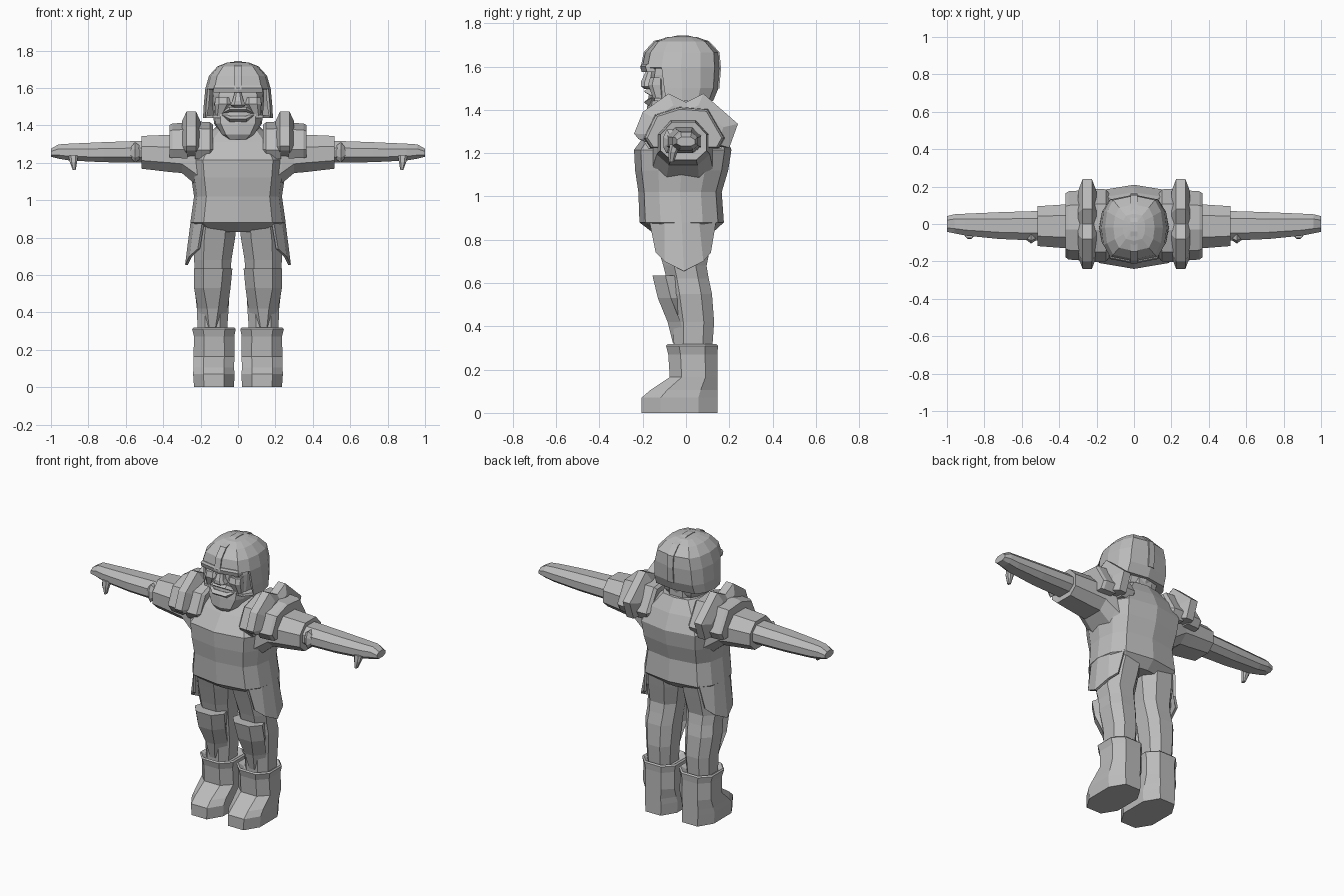
import bpy, bmesh
from mathutils import Vector

cube = bpy.data.objects.get("Cube")
if cube:
    bpy.data.objects.remove(cube)

grey = bpy.data.materials.new("plain grey")
grey.use_nodes = True
COLOUR = (0.5, 0.5, 0.5, 1)
grey.diffuse_color = COLOUR
grey.node_tree.nodes["Principled BSDF"].inputs["Base Color"].default_value = COLOUR

# Cross-section patterns in -1..1
OCT = [(-.5, -1), (.5, -1), (1, -.5), (1, .5), (.5, 1), (-.5, 1), (-1, .5), (-1, -.5)]
BODY = [(0, -1), (.72, -.86), (.93, -.5), (1, 0), (.93, .5), (.72, .86),
        (0, 1), (-.72, .86), (-.93, .5), (-1, 0), (-.93, -.5), (-.72, -.86)]
ARM = [(-1, -.5), (-.55, -1), (.55, -1), (1, -.5), (1, .35), (.5, 1), (-.5, 1), (-1, .35)]


def finish(name, bm, mirror=False, thick=0):
    bmesh.ops.recalc_face_normals(bm, faces=bm.faces)
    me = bpy.data.meshes.new(name)
    bm.to_mesh(me)
    bm.free()
    me.materials.append(grey)
    ob = bpy.data.objects.new(name, me)
    bpy.context.collection.objects.link(ob)
    if thick:
        mod = ob.modifiers.new("thickness", "SOLIDIFY")
        mod.thickness = thick
    if mirror:
        mod = ob.modifiers.new("mirror", "MIRROR")
        mod.use_mirror_merge = False
    return ob


def loft(name, rings, mirror=False, caps=True, thick=0, drop=None):
    """Skin a list of point rings; drop removes faces by their centre."""
    bm = bmesh.new()
    vs = [[bm.verts.new(p) for p in ring] for ring in rings]
    n = len(rings[0])
    for a, b in zip(vs, vs[1:]):
        for i in range(n):
            j = (i + 1) % n
            bm.faces.new((a[i], a[j], b[j], b[i]))
    if caps:
        bm.faces.new(vs[0])
        bm.faces.new(vs[-1])
    if drop:
        bad = [f for f in bm.faces if drop(f.calc_center_median())]
        bmesh.ops.delete(bm, geom=bad, context="FACES")
    return finish(name, bm, mirror, thick)


def ring_z(pat, z, x0, x1, y0, y1):
    return [((x0 + x1) / 2 + u * (x1 - x0) / 2, (y0 + y1) / 2 + v * (y1 - y0) / 2, z) for u, v in pat]


def ring_x(pat, x, y0, y1, z0, z1):
    return [(x, (y0 + y1) / 2 + u * (y1 - y0) / 2, (z0 + z1) / 2 + v * (z1 - z0) / 2) for u, v in pat]


def plate(name, profile, xs, scales, centre):
    """Mirrored armour slab: a y-z profile swept along x with a scale per step."""
    cy, cz = centre
    loft(name, [[(x, cy + (y - cy) * s, cz + (z - cz) * s) for y, z in profile]
                for x, s in zip(xs, scales)], mirror=True)


def strip(name, pts, half, depth, centre):
    """Raised band in the middle plane following pts, pushed out from centre."""
    c = Vector(centre)
    rings = []
    for y, z in pts:
        p = Vector((0, y, z))
        out = p + (p - c).normalized() * depth
        rings.append([(-half, p.y, p.z), (half, p.y, p.z), (half, out.y, out.z), (-half, out.y, out.z)])
    loft(name, rings)


# Torso, with the waist edge at the hem
loft("torso", [ring_z(BODY, z, -w, w, f, b) for z, w, f, b in [
    (.83, .20, -.15, .12), (.88, .255, -.215, .175), (1.02, .235, -.22, .165),
    (1.12, .25, -.235, .195), (1.215, .26, -.24, .21), (1.31, .20, -.17, .17),
    (1.39, .12, -.10, .12)]])

# Pointed side flaps of the tunic
bm = bmesh.new()
top = [(.19, -.17, .89), (.235, -.10, .89), (.253, -.02, .89), (.235, .06, .89), (.19, .14, .89)]
low = [(.215, -.14, .74), (.26, -.10, .70), (.283, -.01, .655), (.26, .08, .70), (.215, .115, .74)]
vt, vl = [[bm.verts.new(p) for p in row] for row in (top, low)]
for i in range(4):
    bm.faces.new((vt[i], vt[i + 1], vl[i + 1], vl[i]))
finish("tunic_flap", bm, True, .015)

# Legs, knee guards and boots
loft("leg", [ring_z(OCT, z, a, b, f, k) for z, a, b, f, k in [
    (.90, .01, .22, -.17, .14), (.80, .015, .235, -.14, .12), (.68, .035, .235, -.105, .095),
    (.62, .04, .23, -.09, .105), (.55, .045, .235, -.08, .12), (.42, .05, .22, -.06, .13),
    (.28, .06, .215, -.055, .12)]], mirror=True)
loft("knee_guard", [[(a, f + .06, z), (a + .05, f, z), (b - .05, f, z), (b, f + .06, z),
                     (b - .02, -.03, z), (a + .02, -.03, z)] for z, a, b, f in [
    (.635, .03, .235, -.155), (.53, .04, .235, -.13), (.42, .055, .215, -.085), (.32, .07, .205, -.06)]],
    mirror=True)
loft("boot", [ring_z(OCT, z, a, b, f, k) for z, a, b, f, k in [
    (0, .022, .235, -.205, .145), (.07, .018, .24, -.205, .145), (.105, .022, .238, -.165, .145),
    (.165, .018, .238, -.075, .145), (.27, .02, .235, -.082, .145), (.31, .012, .245, -.092, .148),
    (.318, .02, .238, -.085, .14), (.30, .05, .21, -.06, .115)]], mirror=True)

# Arms with sleeve cuffs, tapered hands and thumbs
loft("upper_arm", [ring_x(ARM, x, f, b, lo, hi) for x, f, b, lo, hi in [
    (.16, -.16, .13, 1.02, 1.30), (.235, -.15, .12, 1.09, 1.32), (.30, -.135, .11, 1.145, 1.34),
    (.36, -.13, .105, 1.15, 1.35), (.515, -.118, .095, 1.168, 1.343), (.512, -.09, .07, 1.20, 1.315)]],
    mirror=True)
loft("forearm_and_hand", [ring_x(ARM, x, f, b, lo, hi) for x, f, b, lo, hi in [
    (.49, -.09, .07, 1.20, 1.318), (.72, -.08, .063, 1.203, 1.31), (.90, -.062, .055, 1.212, 1.302),
    (.96, -.05, .052, 1.222, 1.298), (1.0, -.042, .042, 1.232, 1.275)]], mirror=True)
loft("thumb", [ring_z(OCT, z, a, b, f, k) for z, a, b, f, k in [
    (1.24, .855, .905, -.075, -.02), (1.205, .86, .90, -.08, -.04), (1.16, .868, .883, -.08, -.055)]],
    mirror=True)
loft("sleeve_knot", [ring_x(ARM, x, f, -.04, 1.255 - h, 1.255 + h) for x, f, h in [
    (.505, -.075, .02), (.55, -.105, .055), (.59, -.075, .01)]], mirror=True)

# Layered shoulder armour, outer fin and inner collar
FIN = [(-.24, 1.29), (-.20, 1.39), (-.08, 1.475), (0, 1.435), (.08, 1.475), (.24, 1.335),
       (.20, 1.225), (.10, 1.235), (-.12, 1.225), (-.22, 1.265)]
ARCH = [(-.19, 1.27), (-.14, 1.375), (-.03, 1.41), (.10, 1.40), (.175, 1.27), (.15, 1.225), (-.16, 1.225)]
plate("shoulder_fin", FIN, (.20, .225, .275, .30), (.72, 1, 1, .72), (0, 1.28))
plate("shoulder_plate", ARCH, (.27, .35, .365), (1.03, 1, .94), (0, 1.28))
plate("collar_plate", ARCH, (.135, .15, .23), (.95, 1.06, 1.08), (0, 1.28))

# Head and jaw
loft("head", [ring_z(BODY, z, -w, w, f, b) for z, w, f, b in [
    (1.325, .06, -.17, .03), (1.35, .09, -.185, .07), (1.41, .128, -.18, .10), (1.48, .135, -.17, .12),
    (1.56, .14, -.165, .12), (1.65, .13, -.15, .11)]])
loft("neck", [ring_z(OCT, z, -.09, .09, -.09, .10) for z in (1.30, 1.45)])


# Helmet dome, brow band and side guards
def helmet_ring(z, w, f, b):
    return ring_z(BODY, z, -w, w, f, b)


loft("helmet", [helmet_ring(*r) for r in [
    (1.44, .187, -.165, .125), (1.50, .184, -.185, .15), (1.595, .175, -.203, .157),
    (1.665, .155, -.188, .152), (1.715, .11, -.145, .105), (1.735, .06, -.09, .055),
    (1.74, .02, -.04, .01)]], thick=.015, drop=lambda c: c.z < 1.59 and c.y < -.10)
loft("brow_band", [[(-w, y + k, z), (0, y, z), (w, y + k, z), (w, y + k + .04, z), (0, y + .04, z),
                    (-w, y + k + .04, z)] for z, w, y, k in [
    (1.575, .13, -.205, .025), (1.60, .13, -.212, .025), (1.612, .125, -.205, .025)]])
strip("helmet_crest", [(-.203, 1.59), (-.188, 1.662), (-.143, 1.712), (-.04, 1.735), (.01, 1.735),
                       (.10, 1.712), (.148, 1.662), (.154, 1.59), (.146, 1.50)], .02, .008, (0, -.02, 1.55))

# Nose, cheeks and mouth
loft("nose", [ring_z(OCT, z, -w, w, f, -.14) for z, w, f in [
    (1.495, .02, -.19), (1.508, .042, -.208), (1.53, .03, -.208), (1.58, .016, -.185)]])
loft("cheek", [ring_z(OCT, z, a, b, f, -.10) for z, a, b, f in [
    (1.45, .08, .12, -.15), (1.515, .035, .125, -.175), (1.55, .04, .12, -.165)]], mirror=True)


def lip(name, corner, middle, height):
    loft(name, [[(x, y, z - h), (x, y - .02, z), (x, y, z + h), (x, -.12, z)] for x, y, z, h in [
        (-.085, -.14, corner, .008), (-.045, -.175, middle, height), (.045, -.175, middle, height),
        (.085, -.14, corner, .008)]])


lip("upper_lip", 1.465, 1.485, .014)
lip("lower_lip", 1.455, 1.435, .016)
